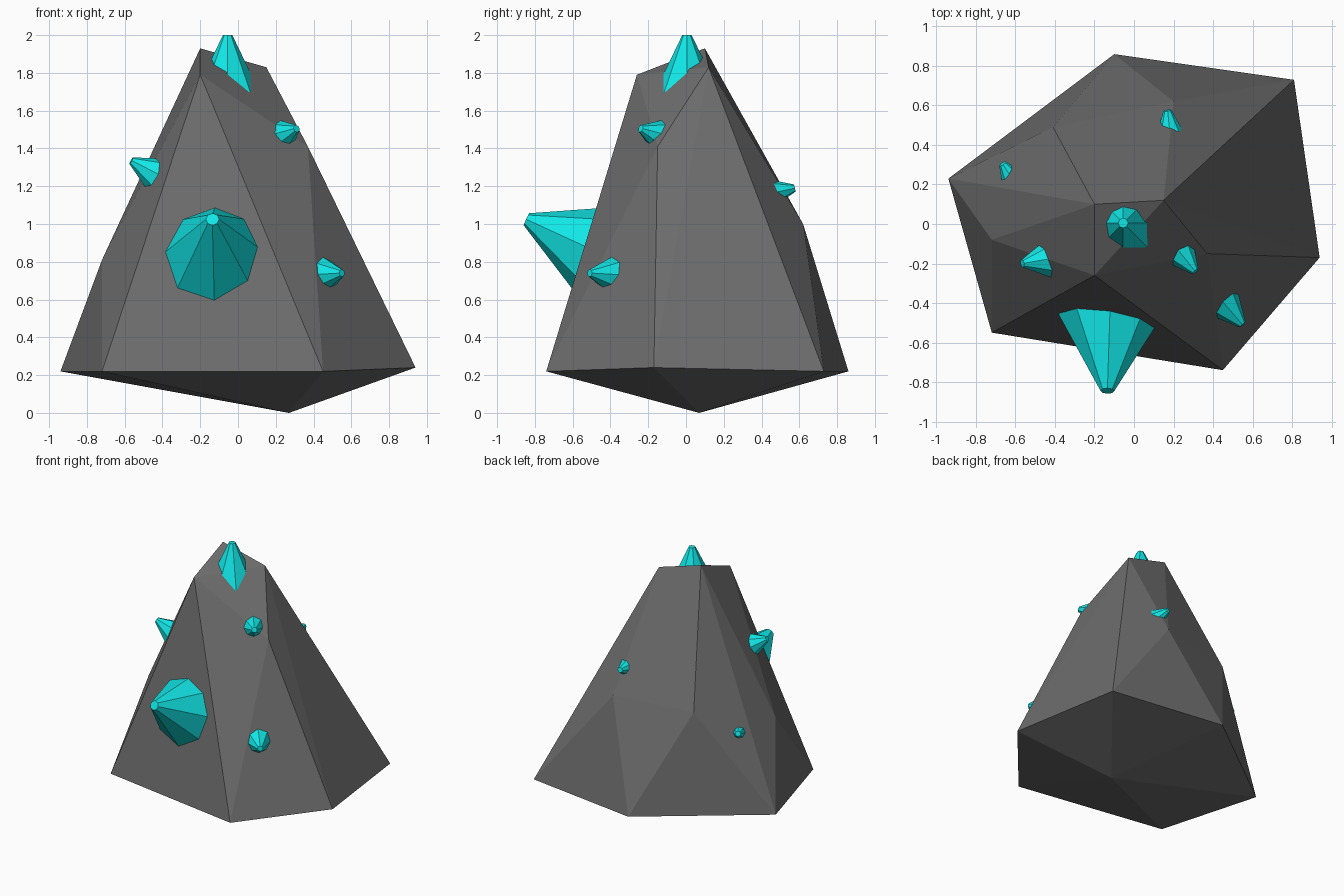
import bpy
import bmesh
from mathutils import Vector

cube = bpy.data.objects.get("Cube")
if cube:
    bpy.data.objects.remove(cube, do_unlink=True)


def material(name, rgb):
    mat = bpy.data.materials.new(name)
    mat.use_nodes = True
    color = (*rgb, 1.0)
    mat.diffuse_color = color
    mat.node_tree.nodes["Principled BSDF"].inputs["Base Color"].default_value = color
    return mat


def finish(bm, name, mat):
    bmesh.ops.recalc_face_normals(bm, faces=bm.faces)
    mesh = bpy.data.meshes.new(name)
    bm.to_mesh(mesh)
    bm.free()
    mesh.materials.append(mat)
    obj = bpy.data.objects.new(name, mesh)
    bpy.context.collection.objects.link(obj)
    return obj


rock_grey = material("dark grey rock", (0.15, 0.15, 0.15))
crystal_cyan = material("cyan crystal", (0.006, 0.8, 0.8))

# Boulder: convex hull over its corners
base_point = [(0.27, 0.07, 0)]
lower_ring = [(-0.94, 0.23, 0.22), (-0.72, -0.55, 0.22), (0.45, -0.74, 0.22),
              (0.94, -0.17, 0.24), (0.81, 0.73, 0.22), (-0.10, 0.86, 0.22)]
shoulders = [(-0.72, -0.08, 0.81), (-0.41, 0.49, 0.98),
             (0.20, 0.62, 1.0), (0.37, -0.15, 1.41)]
summit = [(-0.2, -0.26, 1.79), (-0.2, 0.1, 1.93), (0.15, 0.12, 1.83)]

bm = bmesh.new()
for corner in base_point + lower_ring + shoulders + summit:
    bm.verts.new(corner)
bmesh.ops.convex_hull(bm, input=bm.verts)
finish(bm, "boulder", rock_grey)


# Crystals: eight-sided blunt cones rooted inside the boulder
def crystal(name, tip, axis, length, tip_radius, flare):
    bm = bmesh.new()
    bmesh.ops.create_cone(bm, cap_ends=True, segments=8, depth=length,
                          radius1=tip_radius + flare * length, radius2=tip_radius)
    bmesh.ops.translate(bm, verts=bm.verts, vec=(0, 0, -length / 2))
    obj = finish(bm, name, crystal_cyan)
    obj.rotation_mode = 'QUATERNION'
    obj.rotation_quaternion = Vector(axis).to_track_quat('Z', 'Y')
    obj.location = tip


crystal("summit_crystal", (-0.055, 0.005, 2.0), (0, 0, 1), 0.3, 0.025, 0.48)
crystal("large_front_crystal", (-0.135, -0.845, 1.025), (-0.03, -0.91, 0.41), 0.45, 0.035, 0.54)
crystal("front_left_crystal", (0.55, -0.51, 0.74), (0.65, -0.75, 0.06), 0.22, 0.02, 0.5)
crystal("upper_left_crystal", (0.31, -0.24, 1.505), (0.6, -0.75, 0.28), 0.22, 0.02, 0.5)
crystal("upper_right_crystal", (-0.565, -0.2, 1.335), (-0.86, -0.15, 0.48), 0.2, 0.02, 0.5)
crystal("back_right_crystal", (-0.665, 0.305, 0.81), (-0.5, 0.8, 0.3), 0.16, 0.02, 0.4)
crystal("back_crystal", (0.17, 0.575, 1.19), (-0.1, 0.97, 0.2), 0.13, 0.02, 0.42)
